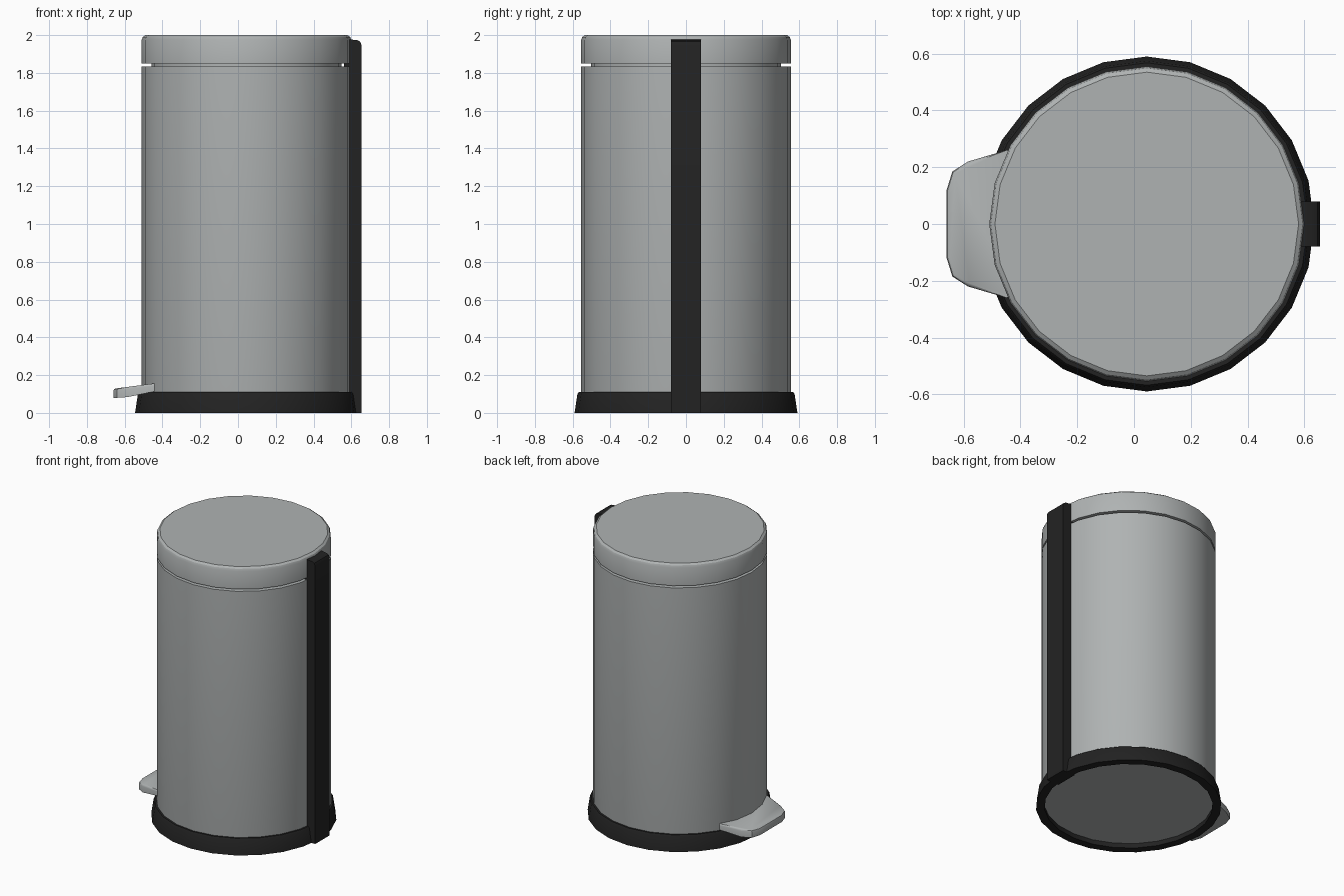
import bpy, bmesh, math

if "Cube" in bpy.data.objects:
    bpy.data.objects.remove(bpy.data.objects["Cube"])

CX = 0.045   # axis of the round can
SIDES = 24


def material(name, rgb):
    m = bpy.data.materials.new(name)
    m.diffuse_color = (*rgb, 1)
    m.use_nodes = True
    m.node_tree.nodes["Principled BSDF"].inputs["Base Color"].default_value = m.diffuse_color
    return m


steel = material("brushed_grey", (0.43, 0.45, 0.45))
black = material("black_plastic", (0.016, 0.016, 0.016))


def finish(name, bm, mat):
    bmesh.ops.recalc_face_normals(bm, faces=bm.faces)
    me = bpy.data.meshes.new(name)
    bm.to_mesh(me)
    bm.free()
    me.materials.append(mat)
    ob = bpy.data.objects.new(name, me)
    bpy.context.collection.objects.link(ob)
    bpy.ops.object.select_all(action='DESELECT')
    bpy.context.view_layer.objects.active = ob
    ob.select_set(True)
    bpy.ops.object.shade_smooth_by_angle(angle=math.radians(32))
    return ob


def lathe(name, profile, mat, closed=False):
    """Turn (radius, z) points round the can axis; cap the ends unless the profile is a loop."""
    bm = bmesh.new()
    rings = []
    for r, z in profile:
        rings.append([bm.verts.new((CX + r * math.cos(a), r * math.sin(a), z))
                      for a in (2 * math.pi * i / SIDES for i in range(SIDES))])
    pairs = list(zip(rings, rings[1:]))
    if closed:
        pairs.append((rings[-1], rings[0]))
    else:
        bm.faces.new(rings[0])
        bm.faces.new(rings[-1])
    for lo, hi in pairs:
        for i in range(SIDES):
            j = (i + 1) % SIDES
            bm.faces.new((lo[i], lo[j], hi[j], hi[i]))
    return finish(name, bm, mat)


# Round parts: can, neck in the gap, lid and foot ring
lathe("can_body", [(0.55, 0.035), (0.555, 0.06), (0.555, 1.835)], steel)
lathe("neck", [(0.503, 1.80), (0.503, 1.88)], steel)
lathe("lid", [(0.555, 1.85), (0.555, 1.975), (0.549, 1.99), (0.535, 2.0)], steel)
lathe("base_ring", [(0.535, 0), (0.59, 0), (0.575, 0.1), (0.568, 0.11),
                    (0.55, 0.11), (0.54, 0.04)], black, closed=True)

# Back spine: side profile extruded across y
bm = bmesh.new()
side = [(0.56, 0), (0.655, 0), (0.655, 1.945), (0.647, 1.965), (0.632, 1.973),
        (0.585, 1.978), (0.56, 1.978)]
face = bm.faces.new([bm.verts.new((x, -0.08, z)) for x, z in side])
new = bmesh.ops.extrude_face_region(bm, geom=[face])["geom"]
bmesh.ops.translate(bm, vec=(0, 0.16, 0),
                    verts=[v for v in new if isinstance(v, bmesh.types.BMVert)])
finish("spine", bm, black)

# Foot pedal: mirrored outline, tilted slab with softened edges
bm = bmesh.new()
half = [(-0.40, 0.27), (-0.45, 0.26), (-0.585, 0.22), (-0.64, 0.185), (-0.66, 0.12)]
outline = half + [(x, -y) for x, y in reversed(half)]


def top_z(x):
    return 0.155 + (x + 0.45) * 0.13


low = [bm.verts.new((x, y, max(0.08, 0.112 + (x + 0.45) * 0.21))) for x, y in outline]
high = [bm.verts.new((x, y, top_z(x))) for x, y in outline]
bm.faces.new(low)
top = bm.faces.new(high)
for i in range(len(outline)):
    j = (i + 1) % len(outline)
    bm.faces.new((low[i], low[j], high[j], high[i]))
bmesh.ops.bevel(bm, geom=list(top.edges), offset=0.012, segments=2,
                affect='EDGES', profile=0.5)
finish("pedal", bm, steel)
